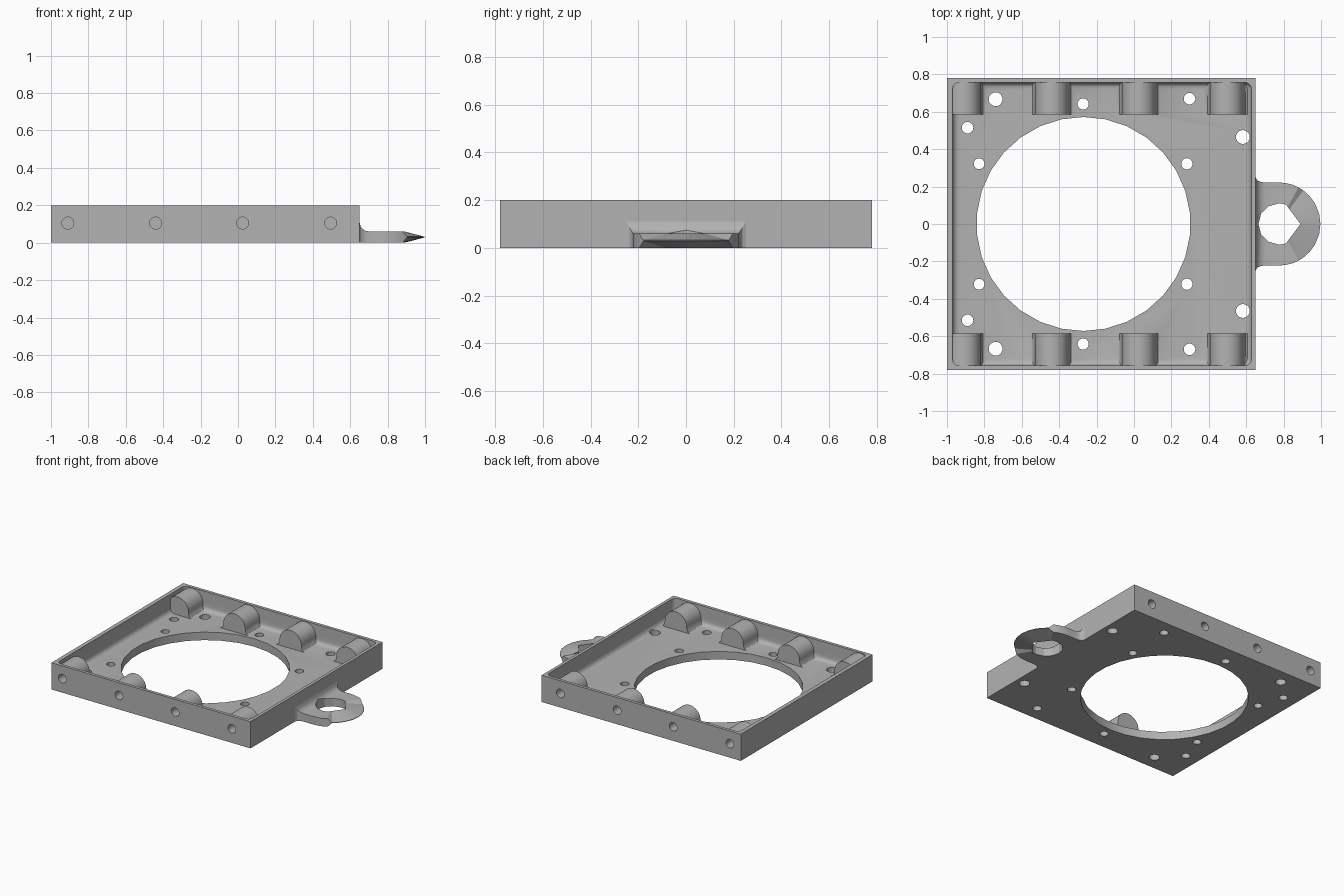
import bpy, bmesh
from math import sin, cos, pi, radians
from mathutils import Matrix, Vector

cube = bpy.data.objects.get("Cube")
if cube:
    bpy.data.objects.remove(cube, do_unlink=True)

grey = bpy.data.materials.new("plain grey")
grey.use_nodes = True
COLOUR = (0.45, 0.45, 0.45, 1)
grey.diffuse_color = COLOUR
grey.node_tree.nodes["Principled BSDF"].inputs["Base Color"].default_value = COLOUR

FLOOR, HEIGHT, MID = 0.06, 0.2, 0.105
BOSS_X = (-0.91, -0.44, 0.025, 0.495)


def finish(name, bm):
    bmesh.ops.recalc_face_normals(bm, faces=bm.faces)
    mesh = bpy.data.meshes.new(name)
    bm.to_mesh(mesh)
    bm.free()
    mesh.materials.append(grey)
    ob = bpy.data.objects.new(name, mesh)
    bpy.context.collection.objects.link(ob)
    return ob


def add_box(bm, x0, x1, y0, y1, z0, z1):
    m = (Matrix.Translation(((x0 + x1) / 2, (y0 + y1) / 2, (z0 + z1) / 2))
         @ Matrix.Diagonal((x1 - x0, y1 - y0, z1 - z0, 1)))
    return bmesh.ops.create_cube(bm, size=1, matrix=m)["verts"]


def add_rod(bm, centre, radius, length, sides, along_y=False):
    m = Matrix.Translation(centre)
    if along_y:
        m = m @ Matrix.Rotation(pi / 2, 4, 'X')
    bmesh.ops.create_cone(bm, cap_ends=True, segments=sides, radius1=radius,
                          radius2=radius, depth=length, matrix=m)


def loft(bm, sections):
    # Skin closed sections of equal length and cap both ends
    rings = [[bm.verts.new(p) for p in s] for s in sections]
    for a, b in zip(rings, rings[1:]):
        for i in range(len(a)):
            j = (i + 1) % len(a)
            bm.faces.new((a[i], a[j], b[j], b[i]))
    bm.faces.new(rings[0])
    bm.faces.new(rings[-1])


def boolean(target, tool, operation):
    mod = target.modifiers.new(operation.title(), 'BOOLEAN')
    mod.operation, mod.object, mod.solver = operation, tool, 'EXACT'
    bpy.context.view_layer.objects.active = target
    bpy.ops.object.modifier_apply(modifier=mod.name)
    bpy.data.objects.remove(tool, do_unlink=True)


def smooth(ob, angle):
    bpy.ops.object.select_all(action='DESELECT')
    ob.select_set(True)
    bpy.context.view_layer.objects.active = ob
    bpy.ops.object.shade_smooth_by_angle(angle=radians(angle))


# Tray block
bm = bmesh.new()
add_box(bm, -1, 0.65, -0.78, 0.78, 0, HEIGHT)
tray = finish("tray", bm)

# Hollow with rounded corners and a filleted floor
bm = bmesh.new()
add_box(bm, -0.97, 0.627, -0.757, 0.757, FLOOR, 0.4)
edges = [e for e in bm.edges if min(v.co.z for v in e.verts) < 0.1]
bmesh.ops.bevel(bm, geom=edges, offset=0.035, segments=4, profile=0.5, affect='EDGES')
boolean(tray, finish("hollow_cutter", bm), 'DIFFERENCE')

# Domed screw bosses along the front and back walls
bm = bmesh.new()
for x in BOSS_X:
    arch = [(0.09 * cos(pi * i / 16), MID + 0.09 * sin(pi * i / 16)) for i in range(17)]
    foot = [(0.093, 0.082), (0.102, 0.067), (0.118, FLOOR - 0.001), (0.118, 0.03)]
    profile = arch + [(-a, b) for a, b in foot] + foot[::-1]
    for side in (-1, 1):
        loft(bm, [[(max(x + a, -0.985), side * y, b) for a, b in profile]
                  for y in (0.585, 0.77)])
boolean(tray, finish("screw_bosses", bm), 'UNION')

# Large opening, floor holes and side screw holes
bm = bmesh.new()
add_rod(bm, (-0.27, 0, 0), 0.572, 1, 30)
floor_holes = [(-0.74, 0.667, 0.037), (0.297, 0.67, 0.031), (-0.272, 0.642, 0.03),
               (-0.89, 0.515, 0.031), (0.582, 0.465, 0.037), (-0.828, 0.322, 0.029),
               (0.283, 0.322, 0.03)]
for side in (-1, 1):
    for x, y, r in floor_holes:
        add_rod(bm, (x, side * y, 0), r, 1, 20)
    for x in BOSS_X:
        add_rod(bm, (x, side * 0.78, MID), 0.032, 0.24, 20, True)
boolean(tray, finish("hole_cutter", bm), 'DIFFERENCE')
smooth(tray, 30)

# Tab root, flaring into the tray wall
TAB_X, OUTER, INNER = 0.775, 0.222, 0.11
bm = bmesh.new()
sections = []
for x in (0.64, 0.65, 0.656, 0.665, 0.68, 0.70, TAB_X):
    t = min(max((x - 0.65) / 0.05, 0), 1)
    flare = 1 - (1 - (1 - t) ** 2) ** 0.5
    w, z = OUTER + 0.03 * flare, FLOOR + 0.05 * flare
    sections.append([(x, -w, 0), (x, w, 0), (x, w, z), (x, -w, z)])
loft(bm, sections)
root = finish("tab_root", bm)
bm = bmesh.new()
add_rod(bm, (TAB_X, 0, 0), INNER, 1, 12)
boolean(root, finish("tab_hole_cutter", bm), 'DIFFERENCE')
smooth(root, 25)

# Tab tip: half ring whose outer edge thins to a blade
bm = bmesh.new()
sections = []
for deg in (-90, -80, -70, -62, -54, -42, -30, -15, 0, 15, 30, 42, 54, 62, 70, 80, 90):
    a = radians(deg)
    out = Vector((TAB_X + OUTER * cos(a), OUTER * sin(a), 0))
    share = min(abs(deg) / 70, 1)
    if share < 1:
        inn = Vector((0.89 - 0.077 * share, 0.103 * share * (1 if deg > 0 else -1), 0))
    else:
        inn = Vector((TAB_X + INNER * cos(a), INNER * sin(a), 0))
    thin = 0.028 if abs(deg) < 58 else 0
    up = Vector((0, 0, 1))
    sections.append([inn, out + up * thin, out + up * (FLOOR - thin), inn + up * FLOOR])
loft(bm, sections)
tip = finish("tab_tip", bm)
smooth(tip, 20)
